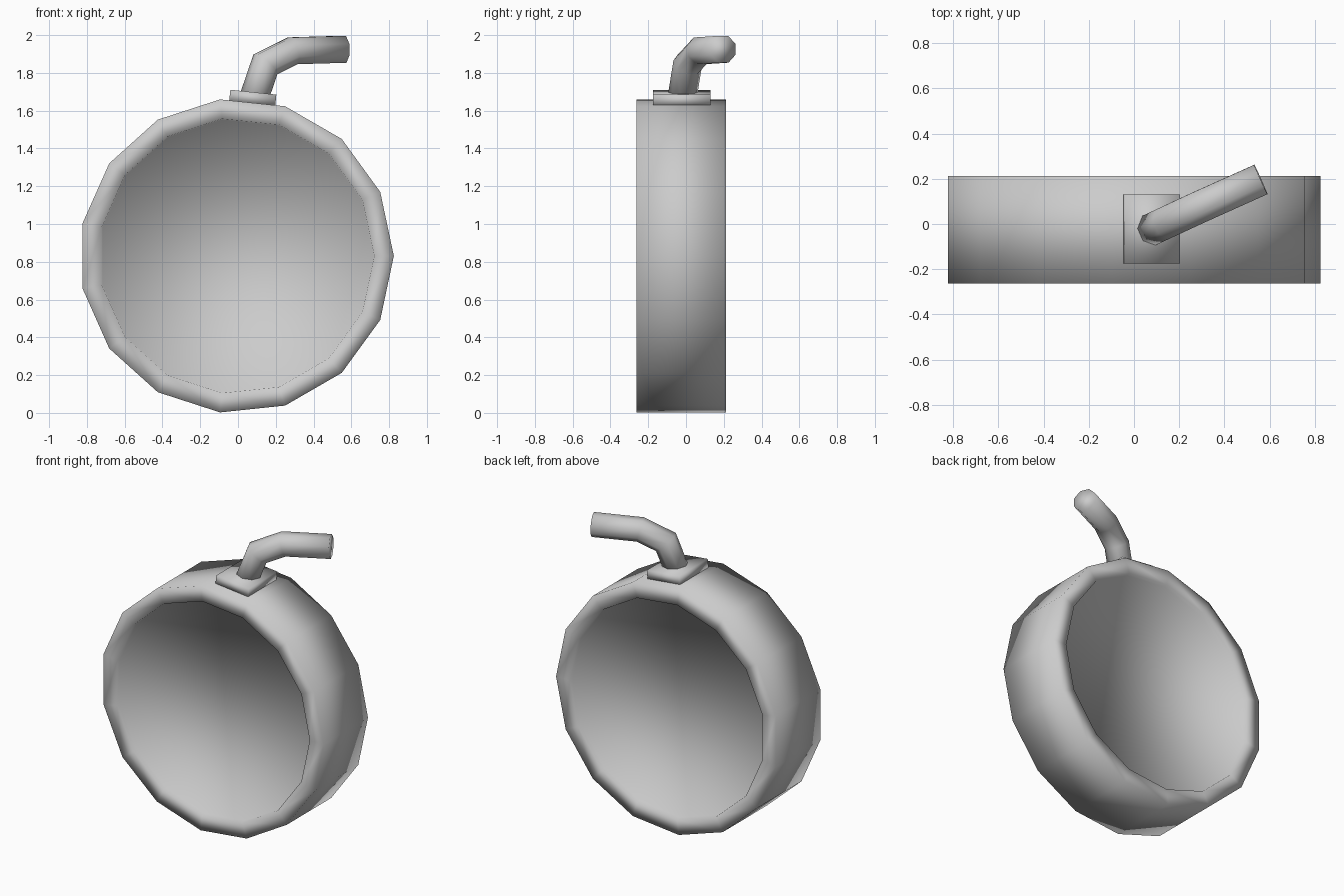
import bpy, bmesh, math
from mathutils import Vector, Matrix

if "Cube" in bpy.data.objects:
    bpy.data.objects.remove(bpy.data.objects["Cube"])


def finish(name, bm):
    bmesh.ops.recalc_face_normals(bm, faces=bm.faces)
    for f in bm.faces:
        f.smooth = True
    me = bpy.data.meshes.new(name)
    bm.to_mesh(me)
    bm.free()
    ob = bpy.data.objects.new(name, me)
    bpy.context.collection.objects.link(ob)
    return ob


def skin(bm, rings):
    """Bridge equal-length point rings and cap both ends."""
    loops = [[bm.verts.new(p) for p in ring] for ring in rings]
    n = len(loops[0])
    for a, b in zip(loops, loops[1:]):
        for i in range(n):
            j = (i + 1) % n
            bm.faces.new((a[i], a[j], b[j], b[i]))
    bm.faces.new(loops[0])
    bm.faces.new(loops[-1])


# Drum: 15-sided, slightly recessed front and back discs, fully smooth
CX, CZ = -0.008, 0.831
SIDES = 15
RECESS = 0.025
Y0, Y1 = -0.263, 0.213
profile = [(0.725, Y0 + RECESS), (0.73, Y0), (0.833, Y0),
           (0.833, Y1), (0.73, Y1), (0.725, Y1 - RECESS)]
angles = [2 * math.pi * i / SIDES for i in range(SIDES)]
bm = bmesh.new()
skin(bm, [[(CX + r * math.cos(a), y, CZ + r * math.sin(a)) for a in angles]
          for r, y in profile])
finish("drum_body", bm)

# Mounting plate, tilted to lie on one facet of the drum
bm = bmesh.new()
bmesh.ops.create_cube(bm, size=1, matrix=Matrix.Translation((0.078, -0.022, 1.667))
                      @ Matrix.Rotation(math.radians(6), 4, 'Y')
                      @ Matrix.Diagonal((0.245, 0.305, 0.062, 1)))
finish("mounting_plate", bm)

# Bent pipe: octagonal section with mitred bends
path = [Vector(p) for p in ((0.075, -0.025, 1.64), (0.145, 0.008, 1.845),
                            (0.29, 0.075, 1.917), (0.561, 0.197, 1.925))]
R = 0.077
dirs = [(b - a).normalized() for a, b in zip(path, path[1:])]
side = dirs[0].cross(Vector((0, 0, 1))).normalized()
up = side.cross(dirs[0])
ring = [path[0] + R * (side * math.cos(t) + up * math.sin(t))
        for t in (math.pi * (i + 0.5) / 4 for i in range(8))]
rings = [ring]
for i, d in enumerate(dirs):
    nxt = dirs[i + 1] if i + 1 < len(dirs) else d
    normal = (d + nxt).normalized()
    ring = [p + d * ((path[i + 1] - p).dot(normal) / d.dot(normal)) for p in ring]
    rings.append(ring)
bm = bmesh.new()
skin(bm, rings)
finish("bent_pipe", bm)
